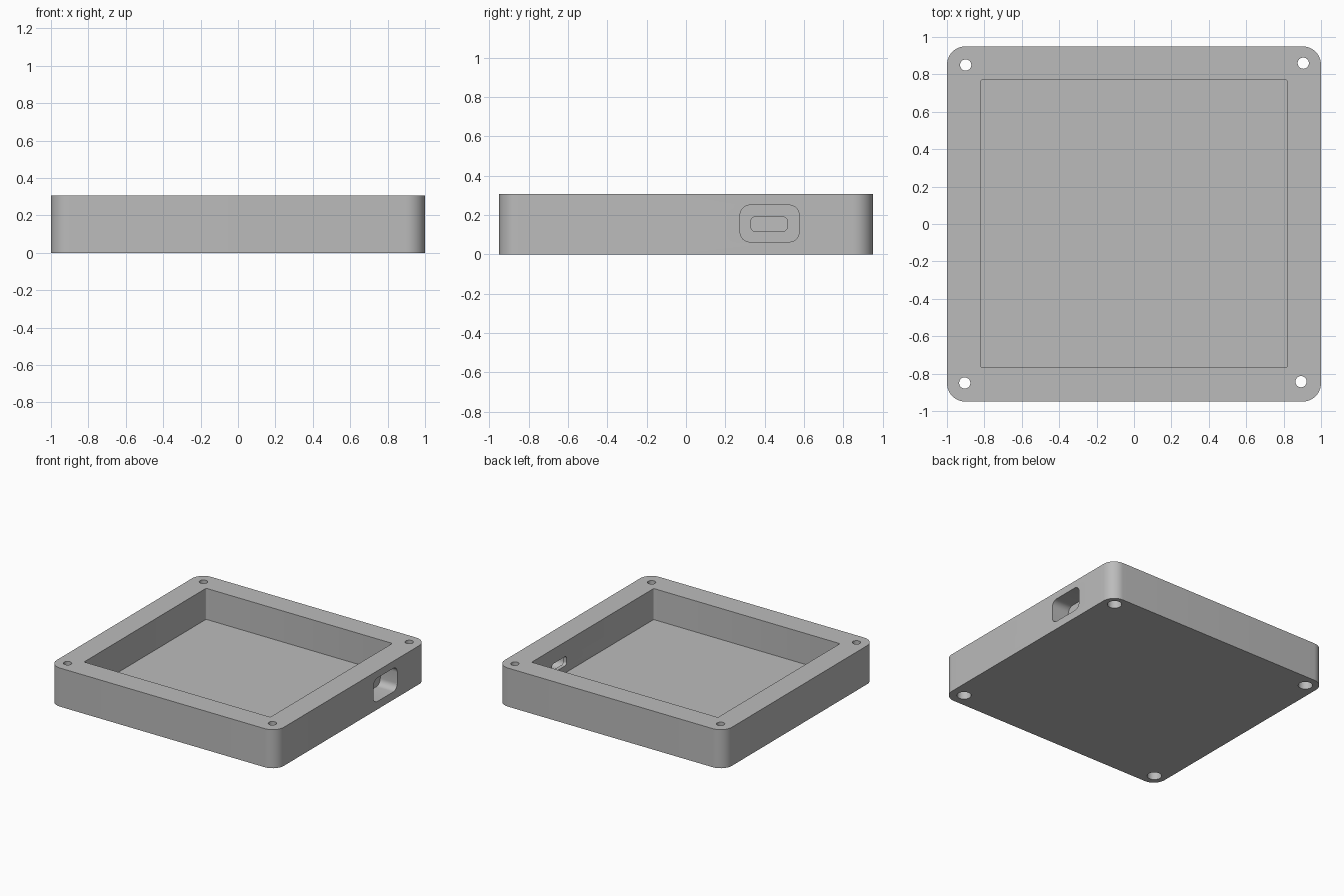
import bpy, bmesh, math
from mathutils import Matrix

cube = bpy.data.objects.get("Cube")
if cube:
    bpy.data.objects.remove(cube, do_unlink=True)

grey = bpy.data.materials.new("light_grey")
grey.use_nodes = True
colour = (0.5, 0.5, 0.5, 1)
grey.diffuse_color = colour
grey.node_tree.nodes["Principled BSDF"].inputs["Base Color"].default_value = colour


def rounded_prism(name, u, v, w, radius, steps=8, along_x=False):
    """Rounded rectangle u by v, extruded over w; along_x maps (u, v, w) to (y, z, x)."""
    corners = [(u[1], v[1], -1, -1), (u[0], v[1], 1, -1),
               (u[0], v[0], 1, 1), (u[1], v[0], -1, 1)]
    bm = bmesh.new()
    verts = []
    for i, (cu, cv, su, sv) in enumerate(corners):
        for k in range(steps + 1):
            a = (i + k / steps) * math.pi / 2
            verts.append(bm.verts.new((cu + radius * (su + math.cos(a)),
                                       cv + radius * (sv + math.sin(a)), w[0])))
    base = bm.faces.new(verts)
    top = bmesh.ops.extrude_face_region(bm, geom=[base])["geom"]
    bmesh.ops.translate(bm, vec=(0, 0, w[1] - w[0]),
                        verts=[g for g in top if isinstance(g, bmesh.types.BMVert)])
    if along_x:
        cycle = Matrix(((0, 0, 1, 0), (1, 0, 0, 0), (0, 1, 0, 0), (0, 0, 0, 1)))
        bmesh.ops.transform(bm, matrix=cycle, verts=bm.verts)
    bmesh.ops.recalc_face_normals(bm, faces=bm.faces)
    mesh = bpy.data.meshes.new(name)
    bm.to_mesh(mesh)
    bm.free()
    mesh.materials.append(grey)
    obj = bpy.data.objects.new(name, mesh)
    bpy.context.collection.objects.link(obj)
    return obj


def cylinder_cutter(x, y, radius, z0, z1):
    bpy.ops.mesh.primitive_cylinder_add(vertices=32, radius=radius, depth=z1 - z0,
                                        location=(x, y, (z0 + z1) / 2))
    obj = bpy.context.object
    obj.name = "screw_hole_cutter"
    obj.data.materials.append(grey)
    return obj


def cut(body, cutter):
    cutter.hide_render = True
    mod = body.modifiers.new("cut", 'BOOLEAN')
    mod.operation = 'DIFFERENCE'
    mod.solver = 'EXACT'
    mod.object = cutter
    bpy.ops.object.select_all(action='DESELECT')
    bpy.context.view_layer.objects.active = body
    body.select_set(True)
    bpy.ops.object.modifier_apply(modifier=mod.name)
    bpy.data.objects.remove(cutter, do_unlink=True)


# Tray body and its open pocket
tray = rounded_prism("enclosure_tray", (-1, 1), (-0.95, 0.95), (0, 0.307), 0.1, 12)
cut(tray, rounded_prism("pocket_cutter", (-0.82, 0.82), (-0.765, 0.77), (0.06, 0.4), 0.008, 3))

# Cable port in the +x wall: deep recess, then a narrow slot into the pocket
cut(tray, rounded_prism("port_recess_cutter", (0.275, 0.575), (0.063, 0.25),
                        (0.85, 1.1), 0.05, along_x=True))
cut(tray, rounded_prism("port_slot_cutter", (0.33, 0.515), (0.117, 0.19),
                        (0.75, 0.95), 0.022, along_x=True))

# Corner screw holes, counterbored from below
for x, y in ((-0.9, 0.85), (0.905, 0.86), (-0.905, -0.85), (0.893, -0.843)):
    cut(tray, cylinder_cutter(x, y, 0.03, -0.1, 0.4))
    cut(tray, cylinder_cutter(x, y, 0.052, -0.1, 0.08))

bpy.ops.object.shade_smooth_by_angle(angle=math.radians(32))
